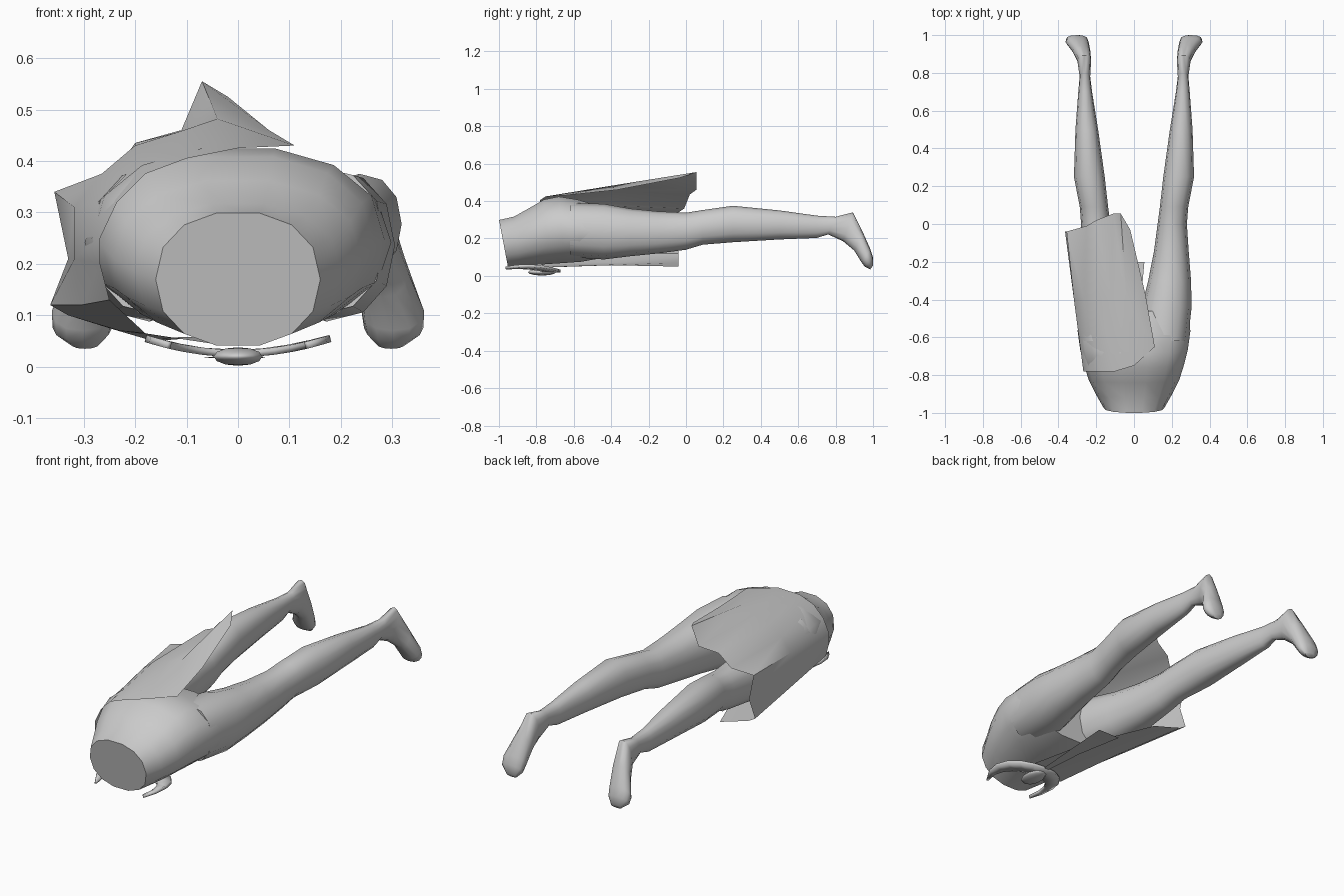
import bpy, bmesh, math

if "Cube" in bpy.data.objects:
    bpy.data.objects.remove(bpy.data.objects["Cube"])

def make(name, verts, faces, angle=40):
    me = bpy.data.meshes.new(name)
    me.from_pydata(verts, [], faces)
    bm = bmesh.new()
    bm.from_mesh(me)
    bmesh.ops.recalc_face_normals(bm, faces=bm.faces)
    bm.to_mesh(me)
    bm.free()
    ob = bpy.data.objects.new(name, me)
    bpy.context.collection.objects.link(ob)
    bpy.ops.object.select_all(action='DESELECT')
    bpy.context.view_layer.objects.active = ob
    ob.select_set(True)
    bpy.ops.object.shade_smooth_by_angle(angle=math.radians(angle))
    return ob

def loft(name, rings, n, power=0.9, angle=50):
    """Each ring: front y, front z, back y, back z, inner x, outer x."""
    verts, faces = [], []
    for fy, fz, by, bz, x0, x1 in rings:
        for i in range(n):
            a = 2 * math.pi * i / n
            c, s = math.cos(a), math.sin(a)
            c = math.copysign(abs(c) ** power, c)
            s = math.copysign(abs(s) ** power, s)
            t = (s + 1) / 2
            verts.append(((x0 + x1) / 2 + c * (x1 - x0) / 2,
                          fy + t * (by - fy), fz + t * (bz - fz)))
    for r in range(len(rings) - 1):
        for i in range(n):
            j = (i + 1) % n
            faces.append((r*n + i, r*n + j, (r+1)*n + j, (r+1)*n + i))
    faces.append(tuple(range(n)))
    faces.append(tuple(range((len(rings) - 1) * n, len(rings) * n)))
    return make(name, verts, faces, angle)

def sheet(name, columns, angle=40):
    m = len(columns[0])
    verts = [p for col in columns for p in col]
    faces = [(c*m + r, c*m + r + 1, (c+1)*m + r + 1, (c+1)*m + r)
             for c in range(len(columns) - 1) for r in range(m - 1)]
    return make(name, verts, faces, angle)

# Hips, lying face down with an open flat waist
loft("hips", [(-.95, .038, -1, .302, -.16, .16),
              (-.89, .048, -.92, .32, -.2, .2),
              (-.81, .055, -.84, .365, -.24, .24),
              (-.73, .06, -.76, .412, -.265, .265),
              (-.65, .065, -.68, .428, -.285, .285),
              (-.56, .072, -.58, .412, -.298, .298),
              (-.46, .09, -.46, .375, -.295, .295)], 14)

# Legs with pointed feet
leg = loft("leg", [(-.62, .1, -.62, .39, .02, .285),
                   (-.44, .088, -.44, .385, .04, .305),
                   (-.3, .105, -.3, .36, .075, .302),
                   (-.15, .12, -.15, .345, .105, .29),
                   (0, .14, 0, .338, .125, .28),
                   (.09, .167, .09, .352, .137, .287),
                   (.25, .18, .25, .375, .155, .318),
                   (.5, .195, .5, .35, .19, .31),
                   (.7, .203, .7, .322, .222, .295),
                   (.76, .222, .8, .316, .232, .288),
                   (.84, .185, .893, .34, .227, .3),
                   (.9, .135, .945, .235, .232, .33),
                   (.94, .07, .985, .145, .24, .362),
                   (.955, .05, 1, .1, .245, .36),
                   (.985, .035, 1, .055, .27, .325)], 12)
mir = leg.modifiers.new("mirror", 'MIRROR')
mir.use_axis[0] = True

# Cloth wrapped round the left hip, from the back edge to the front edge
sheet("hip_cloth", [
    [(.11, -.65, .43), (.06, -.37, .46), (-.02, -.03, .525)],
    [(0, -.75, .425), (-.04, -.4, .482), (-.07, .055, .555)],
    [(-.1, -.78, .405), (-.12, -.4, .455), (-.11, .055, .46)],
    [(-.18, -.78, .375), (-.2, -.4, .43), (-.2, .02, .435)],
    [(-.235, -.78, .32), (-.265, -.4, .375), (-.25, -.01, .36)],
    [(-.268, -.78, .25), (-.318, -.4, .31), (-.357, -.04, .34)],
    [(-.268, -.78, .2), (-.318, -.4, .21), (-.33, -.04, .21)],
    [(-.25, -.78, .13), (-.305, -.4, .12), (-.365, -.04, .12)],
    [(-.18, -.78, .065), (-.23, -.4, .07), (-.33, -.04, .1)],
    [(-.05, -.75, .045), (-.13, -.4, .057), (-.24, -.04, .072)],
    [(.05, -.7, .05), (-.03, -.4, .06), (-.165, -.04, .05)]])

# Crescent belt plate whose horns curve towards the waist
cols = []
for i in range(13):
    a = math.radians(-40 + 260 * i / 12)
    k = abs(i - 6) / 6
    w = .01 + .075 * (1 - k ** 2)
    row = []
    for r in (.18, .18 - w):
        x = r * math.cos(a)
        row.append((x, -.85 + r * math.sin(a), .026 + .9 * x * x))
    cols.append(row)
plate = sheet("belt_crescent", cols)
sol = plate.modifiers.new("thickness", 'SOLIDIFY')
sol.thickness = .014
sol.offset = 0

# Small domed boss on the plate
bpy.ops.mesh.primitive_uv_sphere_add(segments=10, ring_count=6, radius=1,
                                     location=(0, -.77, .02))
boss = bpy.context.object
boss.name = "belt_boss"
boss.scale = (.05, .075, .018)
bpy.ops.object.shade_smooth_by_angle(angle=math.radians(40))

# Hanging strap, widening towards its end
sheet("strap", [[(-.012, -.7, .024), (-.03, -.45, .022), (-.07, -.2, .017)],
                [(.012, -.7, .024), (.033, -.45, .022), (.055, -.2, .017)]])
